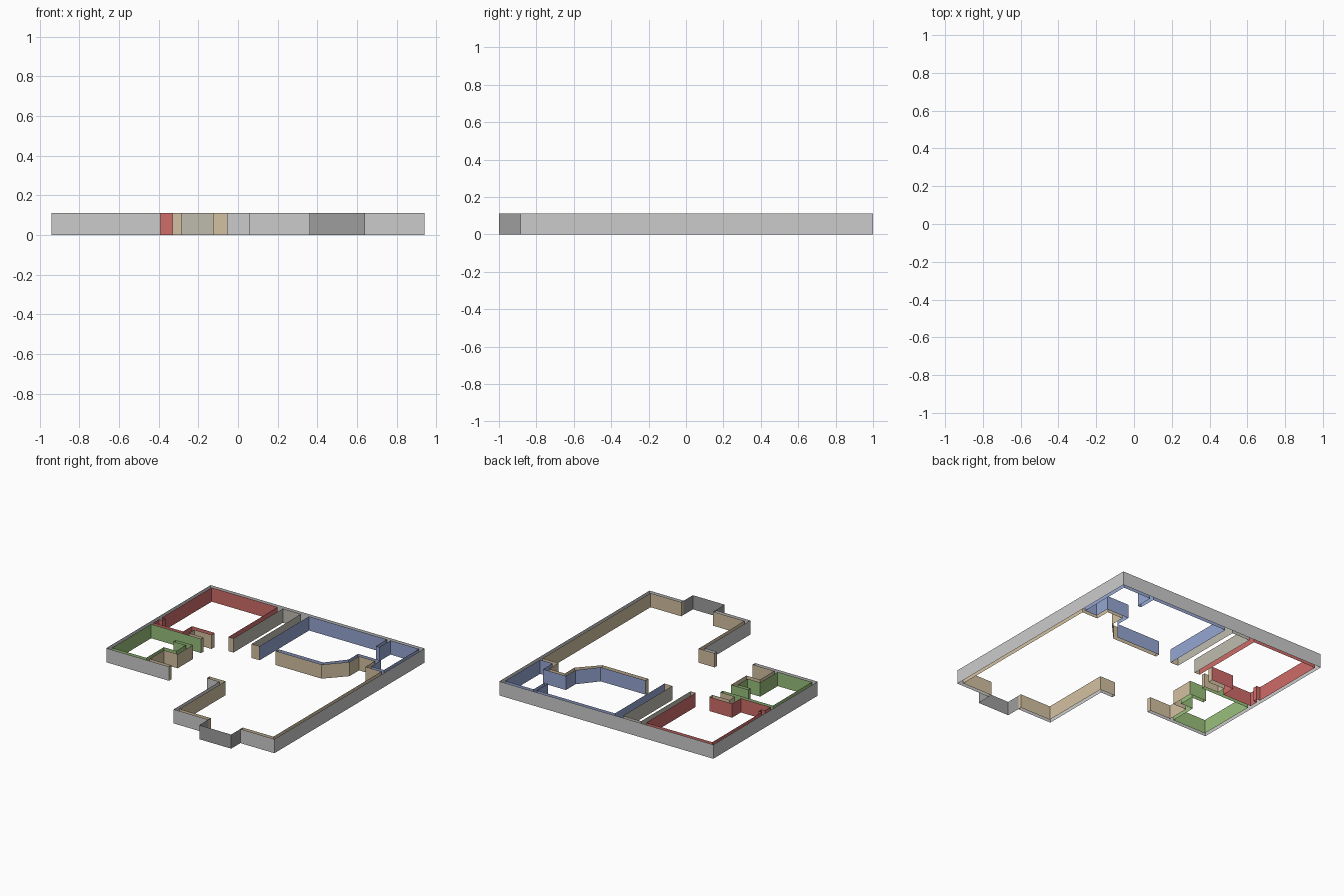
import bpy, bmesh

if "Cube" in bpy.data.objects:
    bpy.data.objects.remove(bpy.data.objects["Cube"])

H = 0.112                               # wall height
W, E, S, N = -0.91, 0.91, -0.855, 0.97  # inner faces of the outside walls
FRONT = -0.31                           # outer face of the set-back front wall
DOOR = 0.35                             # line of the bedroom doorways


def material(name, rgb):
    m = bpy.data.materials.new(name)
    m.diffuse_color = (*rgb, 1)
    m.use_nodes = True
    m.node_tree.nodes["Principled BSDF"].inputs["Base Color"].default_value = m.diffuse_color
    return m


def square_path(x, y, axis, *stops):
    """Right-angled path: each stop changes x or y in turn."""
    pts = [(x, y)]
    for s in stops:
        if axis == 'x':
            x, axis = s, 'y'
        else:
            y, axis = s, 'x'
        pts.append((x, y))
    return pts


def wall_faces(name, paths, mat=None):
    """Upright open sheets along paths, facing the right of travel."""
    bm = bmesh.new()
    for path in paths:
        low = [bm.verts.new((x, y, 0)) for x, y in path]
        high = [bm.verts.new((x, y, H)) for x, y in path]
        for i in range(len(path) - 1):
            bm.faces.new((low[i], low[i + 1], high[i + 1], high[i]))
    me = bpy.data.meshes.new(name)
    bm.to_mesh(me)
    bm.free()
    ob = bpy.data.objects.new(name, me)
    bpy.context.collection.objects.link(ob)
    if mat:
        me.materials.append(mat)


red = material("red_paint", (0.62, 0.15, 0.14))
green = material("green_paint", (0.32, 0.52, 0.20))
blue = material("blue_paint", (0.30, 0.38, 0.64))
tan = material("tan_paint", (0.65, 0.53, 0.36))
pale = material("hall_paint", (0.52, 0.50, 0.43))
dark = material("bay_grey", (0.34, 0.34, 0.34))

# Outside skin, broken at the entrance and the bay
wall_faces("exterior_walls", [
    square_path(0.64, -0.885, 'x', 0.94, 1, -0.94, FRONT, -0.39),
    square_path(-0.055, FRONT, 'x', 0.055, -0.885, 0.36)])

# Projecting bay at the front
wall_faces("front_bay", [square_path(0.36, -0.885, 'y', -1, 0.64, -0.885)], dark)

# Red bedroom with its closet recess and small nib
wall_faces("red_room_walls", [
    square_path(-0.45, DOOR, 'x', -0.65, 0.24, W, 0.31, -0.88, 0.345, W, N, -0.33, DOOR)], red)

# Green bedroom with its closet
wall_faces("green_room_walls", [
    square_path(-0.46, 0.09, 'x', -0.61, 0.06, -0.50, -0.06, -0.61, -0.28, W, 0.21, -0.47)], green)

# Blue room with back stub, nook and slanted corner
wall_faces("blue_room_walls", [
    square_path(-0.055, DOOR, 'y', N, 0.63, 0.83, 0.66, N, E, 0.53, 0.80, 0.65, 0.60, 0.53)
    + [(0.48, 0.385), (0.085, 0.385)]], blue)

# Hallway between the red and blue rooms
wall_faces("hall_walls", [square_path(-0.285, DOOR, 'y', N, -0.125, DOOR)], pale)

# Living room, both sides of the bay
wall_faces("living_room_walls", [
    [(0.085, 0.385), (0.085, DOOR), (0.49, DOOR)]
    + square_path(0.63, 0.50, 'y', 0.62, 0.77, 0.50, E, S, 0.64, -0.885),
    square_path(0.36, -0.885, 'y', S, 0.085, -0.28, -0.055, FRONT)], tan)

# Entry side, small cupboard and partition ends
wall_faces("entry_walls", [
    square_path(-0.39, FRONT, 'y', -0.28, -0.58, -0.10, -0.46, 0.09),
    square_path(-0.47, 0.21, 'y', 0.24, -0.60, 0.31, -0.45, DOOR)], tan)
wall_faces("partition_ends", [
    square_path(-0.33, DOOR, 'x', -0.285),
    square_path(-0.125, DOOR, 'x', -0.055)], tan)
